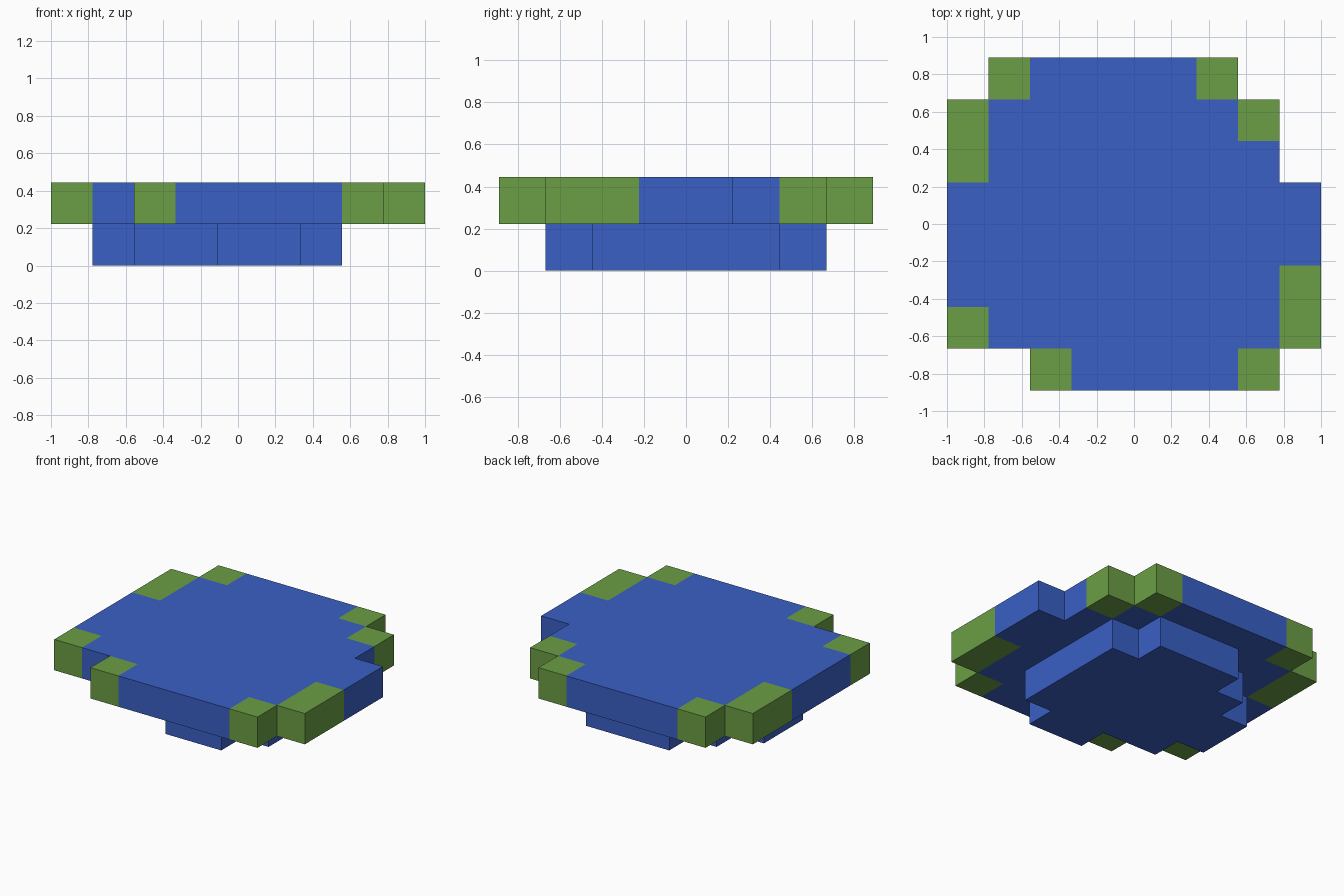
import bpy
import bmesh

if "Cube" in bpy.data.objects:
    bpy.data.objects.remove(bpy.data.objects["Cube"], do_unlink=True)

COLS, ROWS = 9, 8
CELL = 2 / COLS


def make_material(name, color):
    mat = bpy.data.materials.new(name)
    mat.use_nodes = True
    mat.diffuse_color = color
    bsdf = next(n for n in mat.node_tree.nodes if n.type == 'BSDF_PRINCIPLED')
    bsdf.inputs["Base Color"].default_value = color
    bsdf.inputs["Roughness"].default_value = 0.9
    return mat


blue = make_material("water_blue", (0.042, 0.117, 0.56, 1))
green = make_material("grass_green", (0.147, 0.342, 0.06, 1))


def make_slab(name, base_z, plan):
    """Blocky slab from a plan drawn back row first: B blue, G green, . empty."""
    bm = bmesh.new()
    bmesh.ops.create_grid(bm, x_segments=COLS, y_segments=ROWS, size=1)
    bmesh.ops.scale(bm, vec=(1, ROWS / COLS, 1), verts=bm.verts)

    # Colour each cell, drop the empty ones
    empty = []
    for face in bm.faces:
        c = face.calc_center_median()
        col = int((c.x + 1) / CELL)
        row = int((ROWS * CELL / 2 - c.y) / CELL)
        mark = plan[row][col]
        face.material_index = 1 if mark == "G" else 0
        if mark == ".":
            empty.append(face)
    bmesh.ops.delete(bm, geom=empty, context='FACES')

    # Merge cells of one colour into clean flat faces
    bmesh.ops.dissolve_limit(bm, angle_limit=0.01, verts=bm.verts,
                             edges=bm.edges, delimit={'MATERIAL'})
    mesh = bpy.data.meshes.new(name)
    bm.to_mesh(mesh)
    bm.free()
    mesh.materials.append(blue)
    mesh.materials.append(green)
    obj = bpy.data.objects.new(name, mesh)
    bpy.context.collection.objects.link(obj)
    obj.location.z = base_z

    # Thicken upward by one cell; rims take the colour of their cell
    solid = obj.modifiers.new("thickness", 'SOLIDIFY')
    solid.thickness = CELL
    solid.offset = 1
    return obj


# Wide surface layer with grassy corners
make_slab("pond_surface", CELL, [
    ".GBBBBG..",
    "GBBBBBBG.",
    "GBBBBBBB.",
    "BBBBBBBBB",
    "BBBBBBBBB",
    "BBBBBBBBG",
    "GBBBBBBBG",
    "..GBBBBG.",
])

# Smaller layer below
make_slab("pond_depth", 0, [
    ".........",
    "...BBB...",
    "..BBBBB..",
    ".BBBBBB..",
    ".BBBBBB..",
    "..BBBBB..",
    "....BB...",
    ".........",
])
